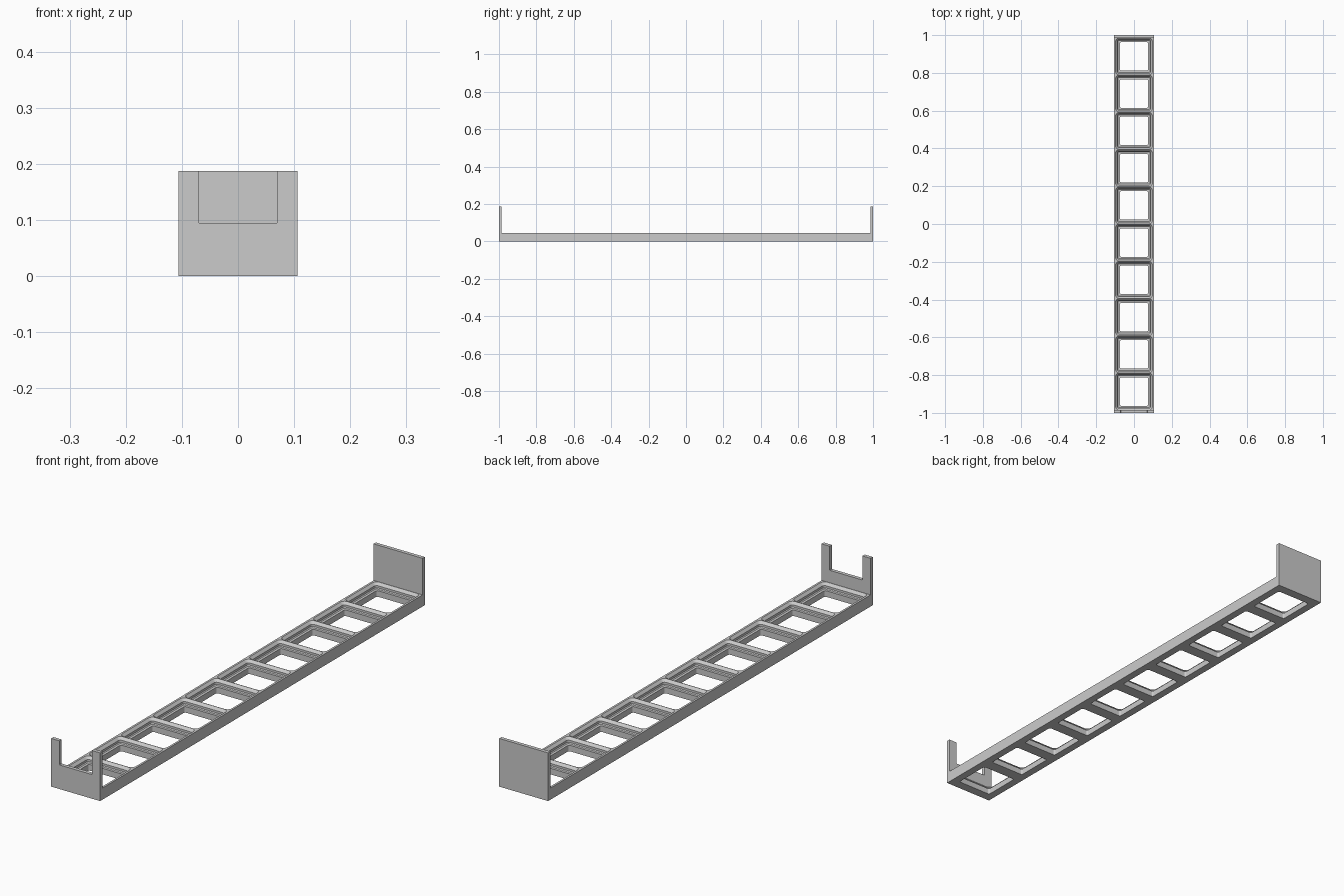
import bpy, bmesh, math

if "Cube" in bpy.data.objects:
    bpy.data.objects.remove(bpy.data.objects["Cube"])

S = 1 / 213.0                      # modelled in mm, total length 426 mm = 2 units
PITCH, CELLS, HALF_W, BASE_H = 42.0, 10, 22.5, 9.65
WALL_T, WALL_H = 3.0, 40.0

grey = bpy.data.materials.new("light grey plastic")
grey.diffuse_color = (0.6, 0.6, 0.6, 1)
grey.use_nodes = True
grey.node_tree.nodes["Principled BSDF"].inputs["Base Color"].default_value = grey.diffuse_color


def finish(name, bm):
    bmesh.ops.scale(bm, vec=(S, S, S), verts=bm.verts)
    bmesh.ops.remove_doubles(bm, verts=bm.verts, dist=1e-5)
    bmesh.ops.recalc_face_normals(bm, faces=bm.faces)
    me = bpy.data.meshes.new(name)
    bm.to_mesh(me)
    bm.free()
    ob = bpy.data.objects.new(name, me)
    bpy.context.collection.objects.link(ob)
    me.materials.append(grey)
    bpy.ops.object.select_all(action='DESELECT')
    ob.select_set(True)
    bpy.context.view_layer.objects.active = ob
    bpy.ops.object.shade_smooth_by_angle(angle=math.radians(25))
    return ob


def ring(bm, cy, hx, hy, r, z, n=6):
    """Rounded rectangle; r = 0 collapses each corner to a point."""
    out = []
    for k, (sx, sy) in enumerate(((1, 1), (-1, 1), (-1, -1), (1, -1))):
        for i in range(n + 1):
            a = math.pi / 2 * (k + i / n)
            out.append(bm.verts.new((sx * (hx - r) + r * math.cos(a),
                                     cy + sy * (hy - r) + r * math.sin(a), z)))
    return out


# Grid floor: one stepped, chamfered socket per cell
bm = bmesh.new()
profile = [(16.0, 1.6, 0), (16.0, 1.6, 5.0), (18.15, 1.8, 5.0),
           (18.85, 2.2, 5.7), (18.85, 2.2, 7.5), (20.8, 4.0, BASE_H)]
for c in range(CELLS):
    cy = (c - (CELLS - 1) / 2) * PITCH
    rings = [ring(bm, cy, HALF_W, PITCH / 2, 0, 0)]
    rings += [ring(bm, cy, h, h, r, z) for h, r, z in profile]
    rings.append(ring(bm, cy, HALF_W, PITCH / 2, 0, BASE_H))
    for a, b in zip(rings, rings[1:]):
        for i in range(len(a)):
            j = (i + 1) % len(a)
            bm.faces.new((a[i], a[j], b[j], b[i]))
    # outer long sides
    for sx in (-1, 1):
        bm.faces.new([bm.verts.new((sx * HALF_W, cy + dy * PITCH / 2, z))
                      for dy, z in ((-1, 0), (1, 0), (1, BASE_H), (-1, BASE_H))])
# short ends of the floor
for sy in (-1, 1):
    bm.faces.new([bm.verts.new((x, sy * CELLS * PITCH / 2, z))
                  for x, z in ((-HALF_W, 0), (HALF_W, 0),
                               (HALF_W, BASE_H), (-HALF_W, BASE_H))])
finish("grid_floor", bm)


def end_wall(name, outline, y):
    bm = bmesh.new()
    f = bm.faces.new([bm.verts.new((x, y, z)) for x, z in outline])
    ext = bmesh.ops.extrude_face_region(bm, geom=[f], use_keep_orig=True)
    moved = [g for g in ext["geom"] if isinstance(g, bmesh.types.BMVert)]
    bmesh.ops.translate(bm, vec=(0, WALL_T, 0), verts=moved)
    finish(name, bm)


# Plain back wall and notched front wall
end_wall("back_wall", [(-HALF_W, 0), (HALF_W, 0),
                       (HALF_W, WALL_H), (-HALF_W, WALL_H)], 210)
end_wall("front_wall", [(-HALF_W, 0), (HALF_W, 0), (HALF_W, WALL_H),
                        (15, WALL_H), (15, 20.4), (14.6, 20), (-14.6, 20),
                        (-15, 20.4), (-15, WALL_H), (-HALF_W, WALL_H)], -213)
